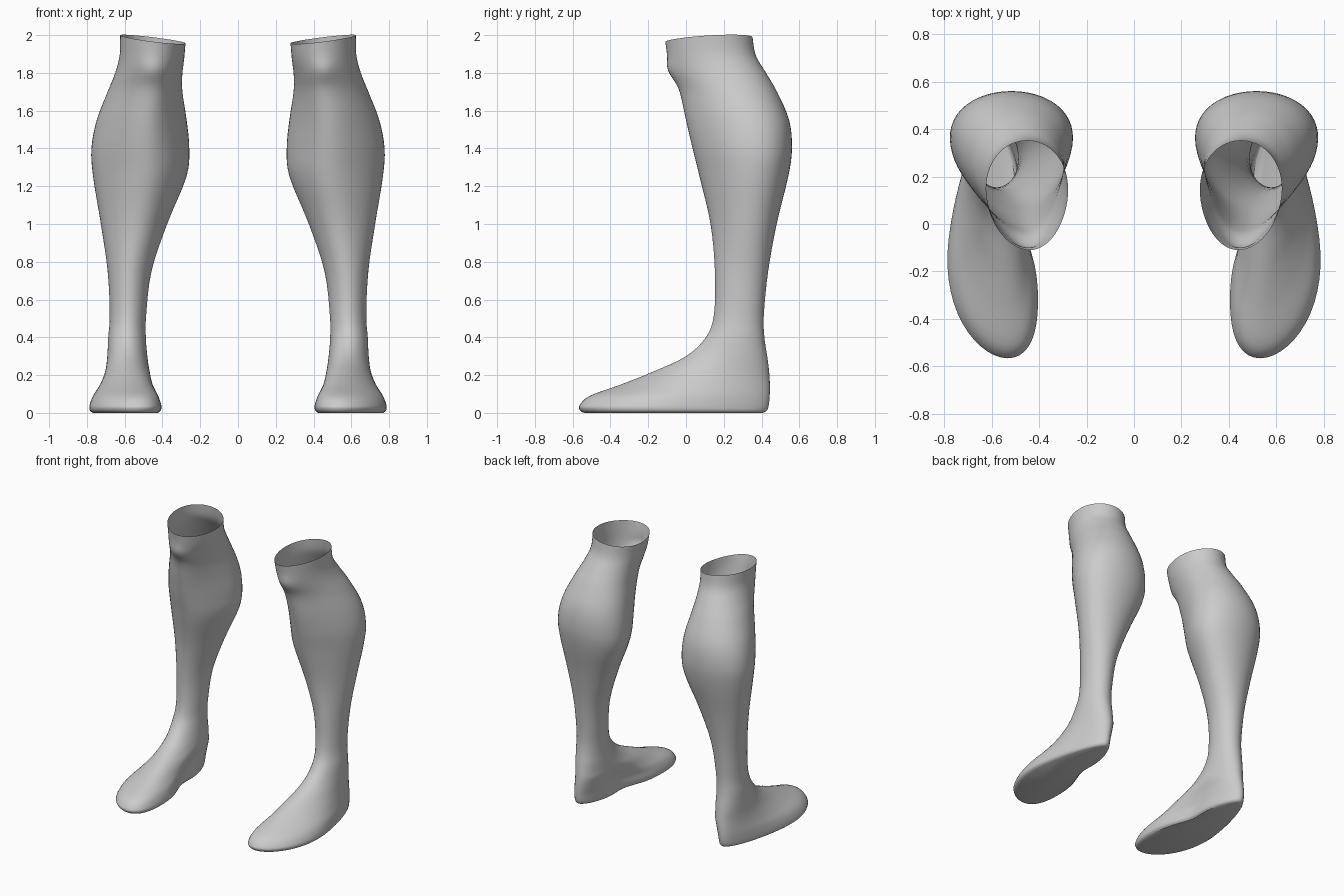
import bpy, bmesh
from math import sin, cos, pi, exp

if "Cube" in bpy.data.objects:
    bpy.data.objects.remove(bpy.data.objects["Cube"])

SEG, SUB = 56, 4

# horizontal slices: z, inner x, outer x, front y, back y, egg (+ = wide front), toe-in skew
SLICES = [
    (2.005, .278, .625, -.110, .352, -.10, .01),
    (1.90, .285, .626, -.095, .370, -.10, .01),
    (1.80, .295, .650, -.070, .425, -.15, .02),
    (1.70, .294, .690, -.033, .482, -.22, .03),
    (1.55, .272, .748, .000, .546, -.28, .03),
    (1.40, .258, .776, .035, .561, -.28, .03),
    (1.25, .273, .767, .072, .541, -.25, .03),
    (1.00, .375, .726, .130, .480, -.18, .02),
    (.75, .458, .690, .153, .435, -.10, .00),
    (.52, .486, .679, .148, .412, -.05, .00),
    (.40, .488, .687, .105, .415, -.05, .00),
    (.30, .480, .692, .000, .430, -.08, .01),
    (.22, .468, .703, -.170, .440, -.05, .03),
    (.15, .452, .730, -.345, .444, .10, .05),
    (.09, .422, .768, -.510, .443, .25, .07),
    (.04, .406, .786, -.563, .438, .32, .075),
    (.015, .408, .785, -.562, .430, .32, .075),
    (.004, .418, .775, -.550, .418, .32, .075),
]


def spline(a, b, c, d, t):
    """Catmull-Rom blend of four slices."""
    return [.5 * (2*q + (r-p)*t + (2*p-5*q+4*r-s)*t*t + (3*q-p-3*r+s)*t**3)
            for p, q, r, s in zip(a, b, c, d)]


def ring(z, xi, xo, yf, yb, egg, skew):
    """Egg-shaped slice, stretched to exactly fill its x and y limits."""
    foot = max(0, min(1, (.24 - z) / .15))
    pts = []
    for i in range(SEG):
        a = 2 * pi * i / SEG
        t = -cos(a)
        x = sin(a) * (1 - egg * t) * (xo - xi) / 2
        x -= skew * min(t, 0) ** 2
        if sin(a) < 0:                       # instep arch
            x += .05 * foot * exp(-((t - .2) / .3) ** 2)
        pts.append([x, (yf + yb) / 2 + t * (yb - yf) / 2])
    lo, hi = min(p[0] for p in pts), max(p[0] for p in pts)
    out = []
    for x, y in pts:
        x = xi + (x - lo) / (hi - lo) * (xo - xi)
        if y < .1:                           # kneecap
            y -= .018 * exp(-((x - .455) / .08) ** 2 - ((z - 1.83) / .06) ** 2)
        w = max(0, (z - 1.6) / .4) ** 2      # sloping rim
        out.append((x, y, z + w * (.12 * (x - .625) + .05 * (y - .25))))
    return out


# loft the slices into one open-topped leg
bm = bmesh.new()
last = len(SLICES) - 1
rows = []
for k in range(last):
    quad = [SLICES[max(0, min(last, k + j))] for j in (-1, 0, 1, 2)]
    rows += [ring(*spline(*quad, s / SUB)) for s in range(SUB)]
rows.append(ring(*SLICES[-1]))
loops = [[bm.verts.new(p) for p in row] for row in rows]
for up, dn in zip(loops, loops[1:]):
    for i in range(SEG):
        j = (i + 1) % SEG
        bm.faces.new((up[i], dn[i], dn[j], up[j]))

# flat sole
sole = [bm.verts.new((v.co.x * .97 + .018, v.co.y * .97, 0)) for v in loops[-1]]
for i in range(SEG):
    j = (i + 1) % SEG
    bm.faces.new((loops[-1][i], sole[i], sole[j], loops[-1][j]))
bm.faces.new(sole)
bmesh.ops.recalc_face_normals(bm, faces=bm.faces)

mesh = bpy.data.meshes.new("lower_legs")
bm.to_mesh(mesh)
bm.free()
legs = bpy.data.objects.new("lower_legs", mesh)
bpy.context.collection.objects.link(legs)
bpy.context.view_layer.objects.active = legs
legs.select_set(True)
bpy.ops.object.shade_smooth_by_angle(angle=.7)

# opposite leg
mirror = legs.modifiers.new("mirror", 'MIRROR')
mirror.use_axis[0] = True
mirror.use_mirror_merge = False
